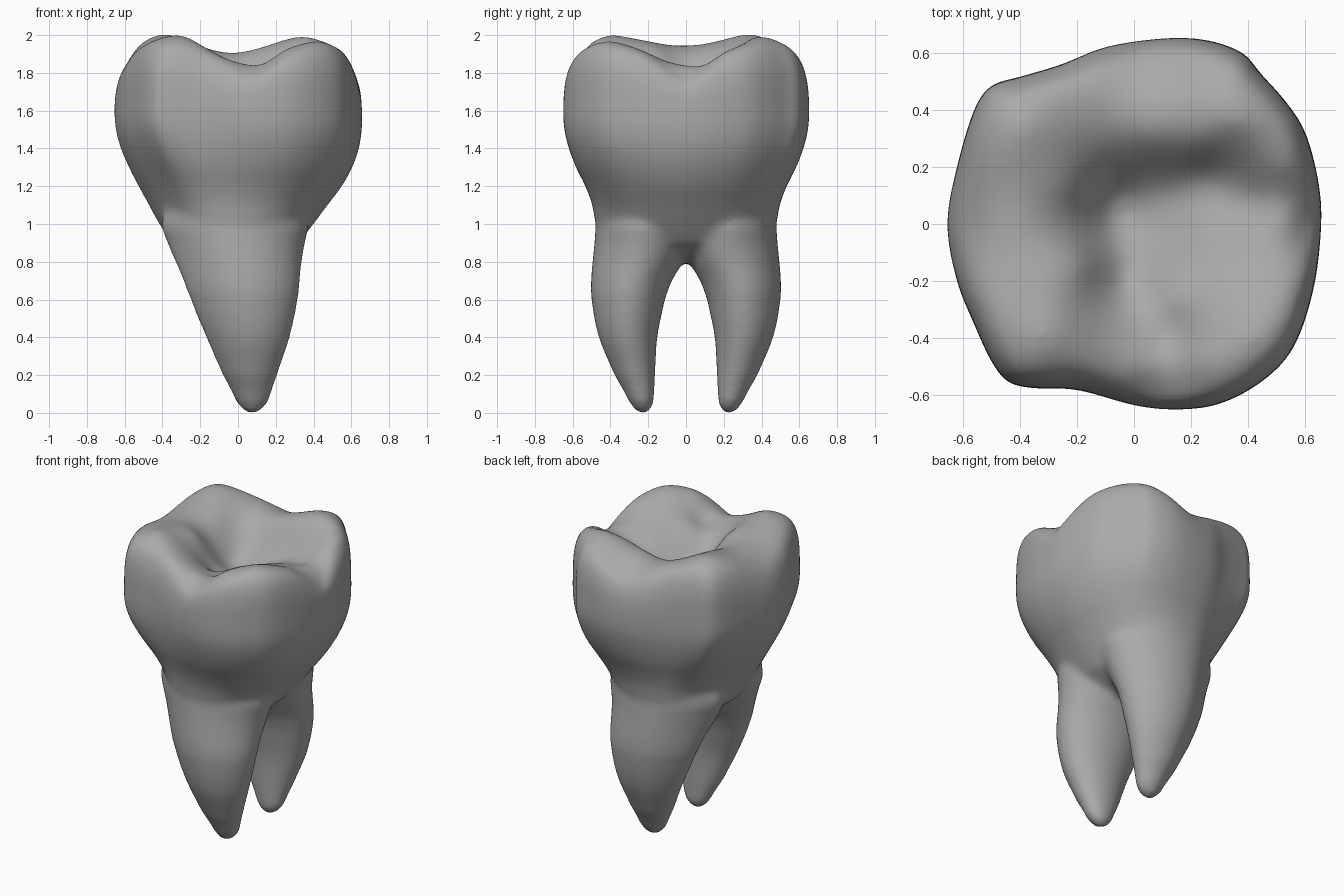
import bpy, bmesh, math

if "Cube" in bpy.data.objects:
    bpy.data.objects.remove(bpy.data.objects["Cube"])

N = 96  # points around each ring

# Crown outline seen from above, anticlockwise
OUTLINE = [(.655, 0), (.645, .15), (.6, .32), (.53, .43), (.44, .53), (.38, .6),
           (.25, .645), (.1, .65), (-.1, .62), (-.25, .56), (-.4, .515), (-.5, .485),
           (-.56, .4), (-.62, .2), (-.655, 0), (-.62, -.2), (-.56, -.35), (-.5, -.48),
           (-.44, -.555), (-.35, -.575), (-.2, -.58), (0, -.635), (.15, -.65),
           (.3, -.63), (.45, -.55), (.56, -.43), (.63, -.22)]

# Chewing surface landmarks: x, y, height
CUSPS = [(-.4, .34, 2.01), (-.3, -.4, 2.0), (.42, -.4, 1.97), (.35, .38, 1.995),
         (.02, -.5, 1.85), (.02, .5, 1.88), (-.16, -.5, 1.92), (-.14, .46, 1.92),
         (.24, -.48, 1.92), (.22, .48, 1.95), (-.48, 0, 1.935), (-.33, 0, 1.93),
         (.54, 0, 1.83), (.53, -.22, 1.91), (.53, .2, 1.91), (.05, -.64, 1.76),
         (.05, .64, 1.8), (.64, 0, 1.73), (-.64, 0, 1.84),
         (-.09, 0, 1.69), (-.07, .1, 1.69), (-.04, -.2, 1.73), (.12, -.1, 1.75),
         (.12, .13, 1.73), (.28, -.02, 1.81), (.14, -.26, 1.83), (.14, -.38, 1.82),
         (.06, .31, 1.9), (-.23, .13, 1.9), (-.19, -.15, 1.9), (.42, .08, 1.81),
         (.22, .28, 1.92), (-.12, -.34, 1.88), (.4, -.14, 1.87), (.26, .17, 1.79)]

# Crown trunk: z, x min, x max, y half width
TRUNK = [(.8, -.12, .14, .2), (.84, -.24, .22, .32), (.9, -.345, .32, .43),
         (1, -.42, .4, .477), (1.1, -.475, .475, .497), (1.2, -.53, .55, .535),
         (1.3, -.58, .605, .585), (1.4, -.622, .64, .622), (1.5, -.648, .655, .645),
         (1.6, -.656, .656, .651)]

# Root: z, x min, x max, inner y, outer y
ROOT = [(0, .045, .1, .205, .255), (.02, .015, .135, .182, .28), (.06, -.015, .165, .17, .305),
        (.2, -.085, .21, .163, .38), (.4, -.17, .275, .152, .462), (.6, -.25, .316, .112, .5),
        (.7, -.29, .328, .075, .503), (.8, -.332, .338, .015, .495), (.9, -.375, .355, -.03, .485),
        (1, -.405, .37, -.03, .476), (1.12, -.35, .31, 0, .455), (1.3, -.2, .18, .08, .38)]


def spline(p0, p1, p2, p3, t):
    return tuple(.5 * (2 * b + (c - a) * t + (2 * a - 5 * b + 4 * c - d) * t * t
                       + (3 * b - a - 3 * c + d) * t ** 3)
                 for a, b, c, d in zip(p0, p1, p2, p3))


def outline_ring():
    n, ring = len(OUTLINE), []
    for i in range(N):
        k, t = divmod(i * n / N, 1)
        k = int(k)
        ring.append(spline(*[OUTLINE[(k + j) % n] for j in (-1, 0, 1, 2)], t))
    return ring


def oval(angle, power, trim_left=0, trim_right=0, both=False):
    """Unit superellipse, narrowed in x towards its outer end(s) in y."""
    c, s = math.cos(angle), math.sin(angle)
    r = (abs(c) ** power + abs(s) ** power) ** (-1 / power)
    out = abs(r * s) if both else max(r * s, 0)
    return r * c * (1 - (trim_left if c < 0 else trim_right) * out), r * s


def rows(table, steps=6):
    """Smoothly interpolated rows of a profile table; heights stay linear."""
    last = len(table) - 1
    for i in range(last):
        p = [table[min(max(i + j, 0), last)] for j in (-1, 0, 1, 2)]
        for k in range(steps):
            t = k / steps
            z = p[1][0] + (p[2][0] - p[1][0]) * t
            yield (z,) + spline(*p, t)[1:]
    yield table[-1]


def loft(bm, rings):
    """Closed solid through a stack of rings, bottom to top."""
    loops = [[bm.verts.new(p) for p in ring] for ring in rings]
    for a, b in zip(loops, loops[1:]):
        for i in range(N):
            j = (i + 1) % N
            bm.faces.new((a[i], a[j], b[j], b[i]))
    bm.faces.new(loops[0][::-1])
    bm.faces.new(loops[-1])


def kernel(x, y, p):
    return math.sqrt((x - p[0]) ** 2 + (y - p[1]) ** 2 + .05 ** 2)


def solve_weights():
    """Weights that make the surface pass through every landmark."""
    n = len(CUSPS)
    m = [[kernel(a[0], a[1], b) for b in CUSPS] + [a[2] - 1.85] for a in CUSPS]
    for c in range(n):
        best = max(range(c, n), key=lambda r: abs(m[r][c]))
        m[c], m[best] = m[best], m[c]
        for r in range(n):
            if r != c:
                f = m[r][c] / m[c][c]
                m[r] = [u - f * v for u, v in zip(m[r], m[c])]
    return [m[i][n] / m[i][i] for i in range(n)]


WEIGHTS = solve_weights()


def chewing_height(x, y):
    return 1.85 + sum(w * kernel(x, y, p) for w, p in zip(WEIGHTS, CUSPS))


def smooth_min(a, b, k=.05):
    h = max(k - abs(a - b), 0) / k
    return min(a, b) - h * h * k / 4


bm = bmesh.new()
outline = outline_ring()

# Crown: trunk swelling from an oval neck to the full outline
crown = []
for z, x0, x1, hy in rows(TRUNK):
    f = min(max((z - 1) / .58, 0), 1)
    f = f * f * (3 - 2 * f)
    ring = []
    for ox, oy in outline:
        ux, uy = oval(math.atan2(oy, ox), 2.3, .2, .06, True)
        ux += (ox / .655 - ux) * f
        uy += (oy / .65 - uy) * f
        ring.append(((x0 + x1) / 2 + ux * (x1 - x0) / 2, uy * hy, z))
    crown.append(ring)

# Crown top: dome, fuller at the corners, cut down to the cusps and central pit
for k in range(1, 49):
    s = math.cos(k / 49 * math.pi / 2)
    ring = []
    for x, y in outline:
        n = 2.4 + 1.7 * math.sin(2 * math.atan2(y, x)) ** 2
        dome = 1.6 + .47 * (1 - s ** n) ** (1 / n)
        ring.append((x * s, y * s, smooth_min(dome, chewing_height(x * s, y * s))))
    crown.append(ring)
loft(bm, crown)

# Front and back roots
for side in (-1, 1):
    rings = []
    for z, x0, x1, y0, y1 in rows(ROOT):
        ring = []
        for i in range(N):
            ux, uy = oval(2 * math.pi * i / N, 2.05, .3, .08)
            ring.append(((x0 + x1) / 2 + ux * (x1 - x0) / 2,
                         side * ((y0 + y1) / 2 + uy * (y1 - y0) / 2), z))
        rings.append(ring if side > 0 else ring[::-1])
    loft(bm, rings)

bmesh.ops.recalc_face_normals(bm, faces=bm.faces)
mesh = bpy.data.meshes.new("tooth")
bm.to_mesh(mesh)
bm.free()
tooth = bpy.data.objects.new("tooth", mesh)
bpy.context.collection.objects.link(tooth)

enamel = bpy.data.materials.new("grey")
enamel.diffuse_color = (.4, .4, .4, 1)
enamel.use_nodes = True
enamel.node_tree.nodes["Principled BSDF"].inputs["Base Color"].default_value = enamel.diffuse_color
mesh.materials.append(enamel)

# Fuse crown and roots into one soft skin
remesh = tooth.modifiers.new("fuse", 'REMESH')
remesh.mode = 'VOXEL'
remesh.voxel_size = .016
remesh.use_smooth_shade = True
soften = tooth.modifiers.new("soften", 'SMOOTH')
soften.factor = .5
soften.iterations = 22
